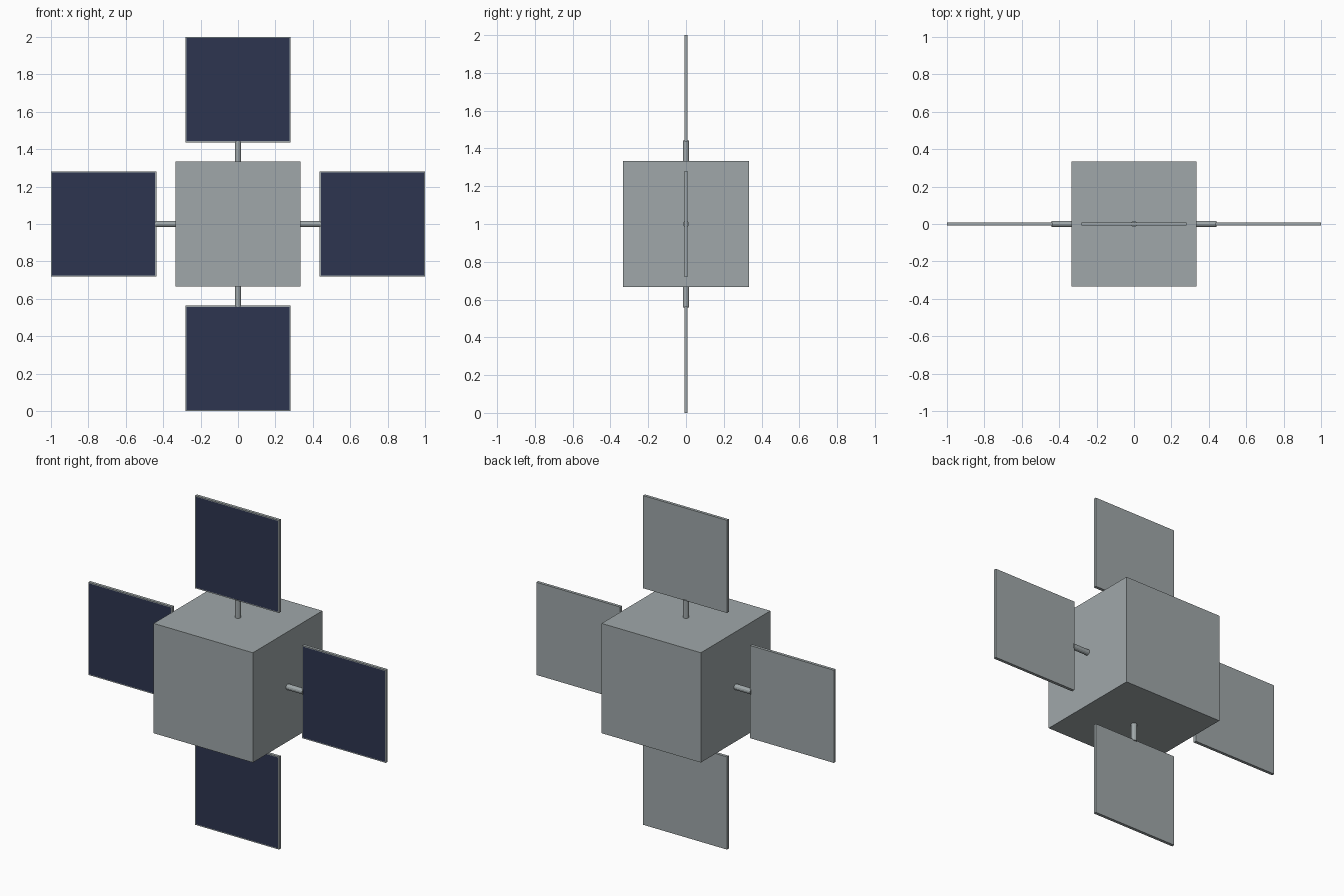
import bpy, bmesh, math
from mathutils import Matrix, Vector

if "Cube" in bpy.data.objects:
    bpy.data.objects.remove(bpy.data.objects["Cube"], do_unlink=True)

CENTRE = Vector((0, 0, 1))
BODY = 0.667      # side of the central cube
PANEL = 0.563     # side of a solar panel
THICK = 0.018     # panel thickness
RIM = 0.008       # bare frame around the cells


def material(name, colour):
    mat = bpy.data.materials.new(name)
    mat.use_nodes = True
    mat.diffuse_color = (*colour, 1)
    mat.node_tree.nodes["Principled BSDF"].inputs["Base Color"].default_value = (*colour, 1)
    return mat


grey = material("grey metal", (0.35, 0.39, 0.40))
navy = material("navy solar cells", (0.026, 0.036, 0.080))


def finish(name, bm, *mats):
    mesh = bpy.data.meshes.new(name)
    bm.to_mesh(mesh)
    bm.free()
    for mat in mats:
        mesh.materials.append(mat)
    obj = bpy.data.objects.new(name, mesh)
    bpy.context.collection.objects.link(obj)
    return obj


def box(size, centre):
    bm = bmesh.new()
    bmesh.ops.create_cube(bm, size=1)
    bmesh.ops.scale(bm, vec=size, verts=bm.verts)
    bmesh.ops.translate(bm, vec=centre, verts=bm.verts)
    return bm


# Central body
finish("body", box((BODY, BODY, BODY), CENTRE), grey)

# Four arms, each a strut and a panel with cells on its front
directions = {"left": (1, 0, 0), "right": (-1, 0, 0), "top": (0, 0, 1), "bottom": (0, 0, -1)}
for side, axis in directions.items():
    axis = Vector(axis)

    inner, outer = BODY / 2 - 0.01, 1 - PANEL + 0.005
    bm = bmesh.new()
    turn = axis.to_track_quat("Z", "Y").to_matrix().to_4x4()
    place = Matrix.Translation(CENTRE + axis * (inner + outer) / 2) @ turn
    bmesh.ops.create_cone(bm, cap_ends=True, segments=12, radius1=0.017, radius2=0.017,
                          depth=outer - inner, matrix=place)
    finish(side + "_strut", bm, grey)

    bm = box((PANEL, THICK, PANEL), CENTRE + axis * (1 - PANEL / 2))
    bm.normal_update()
    front = [f for f in bm.faces if f.normal.y < -0.9]
    bmesh.ops.inset_region(bm, faces=front, thickness=RIM)
    front[0].material_index = 1
    finish(side + "_panel", bm, grey, navy)
